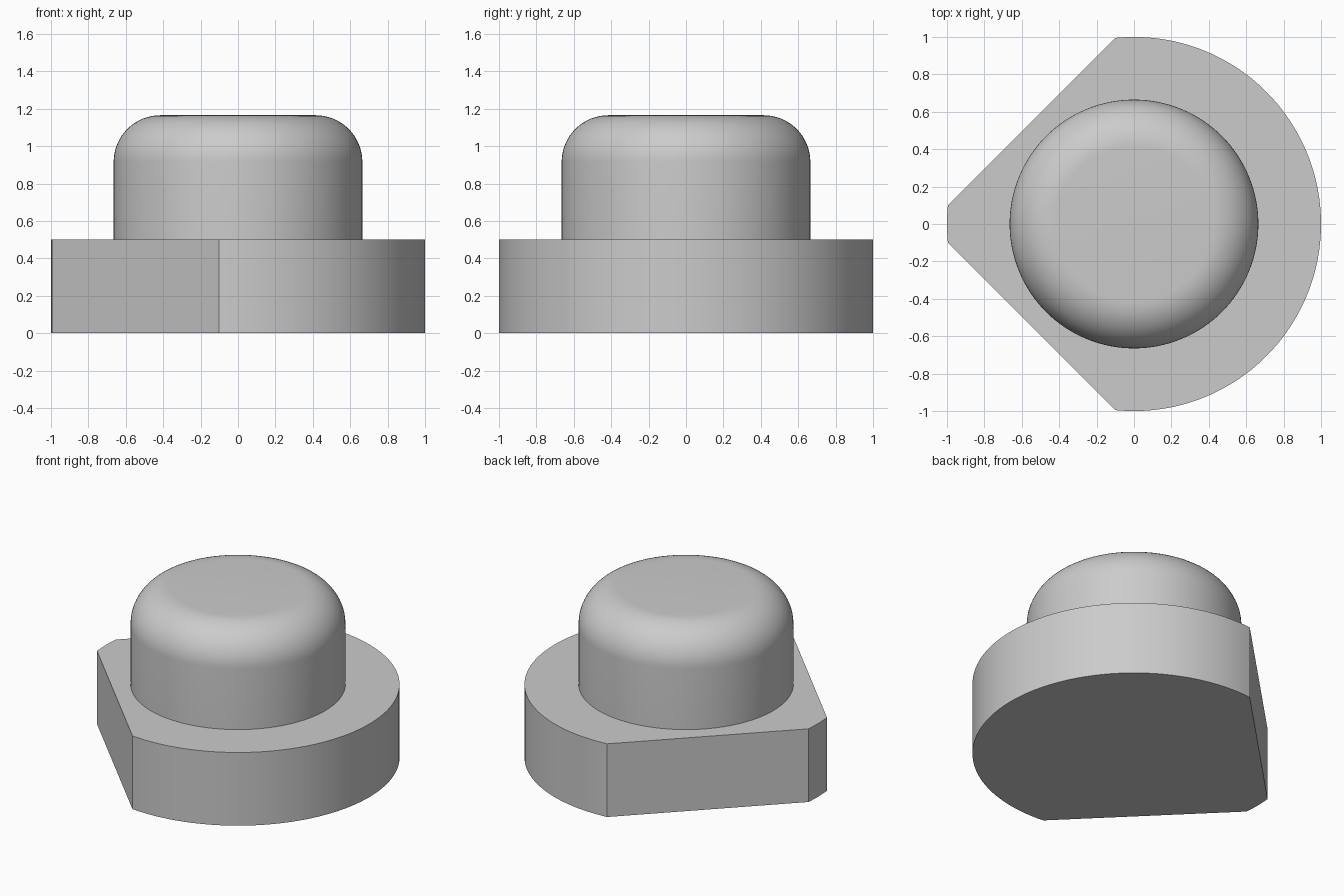
import bpy
import bmesh
from math import cos, sin, radians

default = bpy.data.objects.get("Cube")
if default:
    bpy.data.objects.remove(default)

grey = bpy.data.materials.new("plain grey")
grey.use_nodes = True
colour = (0.6, 0.6, 0.6, 1)
grey.diffuse_color = colour
grey.node_tree.nodes["Principled BSDF"].inputs["Base Color"].default_value = colour

BASE_HEIGHT = 0.5
BUTTON_RADIUS = 0.665
BUTTON_HEIGHT = 0.665
FILLET = 0.25
FLAT_START = 95.8   # angle where each flat leaves the round rim


def extrude_outline(name, outline, bottom, height):
    """Make a solid by extruding a closed outline upwards."""
    bm = bmesh.new()
    face = bm.faces.new([bm.verts.new((x, y, bottom)) for x, y in outline])
    top = bmesh.ops.extrude_face_region(bm, geom=[face])["geom"]
    verts = [v for v in top if isinstance(v, bmesh.types.BMVert)]
    bmesh.ops.translate(bm, verts=verts, vec=(0, 0, height))
    bmesh.ops.recalc_face_normals(bm, faces=bm.faces)
    return finish(name, bm)


def finish(name, bm):
    mesh = bpy.data.meshes.new(name)
    bm.to_mesh(mesh)
    bm.free()
    mesh.materials.append(grey)
    obj = bpy.data.objects.new(name, mesh)
    bpy.context.collection.objects.link(obj)
    bpy.ops.object.select_all(action="DESELECT")
    obj.select_set(True)
    bpy.context.view_layer.objects.active = obj
    bpy.ops.object.shade_smooth_by_angle(angle=radians(25))
    return obj


def arc(start, end, steps):
    angles = [radians(start + (end - start) * i / steps) for i in range(steps + 1)]
    return [(cos(a), sin(a)) for a in angles]


# Round base with two diagonal flats that meet at a short rounded tip
outline = arc(-FLAT_START, FLAT_START, 96)
outline += arc(270 - FLAT_START, 90 + FLAT_START, 6)
extrude_outline("base", outline, 0, BASE_HEIGHT)

# Round button with a filleted top edge
bm = bmesh.new()
bmesh.ops.create_cone(bm, cap_ends=True, segments=128, radius1=BUTTON_RADIUS,
                      radius2=BUTTON_RADIUS, depth=BUTTON_HEIGHT)
bmesh.ops.translate(bm, verts=bm.verts, vec=(0, 0, BASE_HEIGHT + BUTTON_HEIGHT / 2))
rim = [e for e in bm.edges if all(v.co.z > 1 for v in e.verts)]
bmesh.ops.bevel(bm, geom=rim, offset=FILLET, segments=16, profile=0.5,
                affect="EDGES", clamp_overlap=True)
finish("button", bm)
